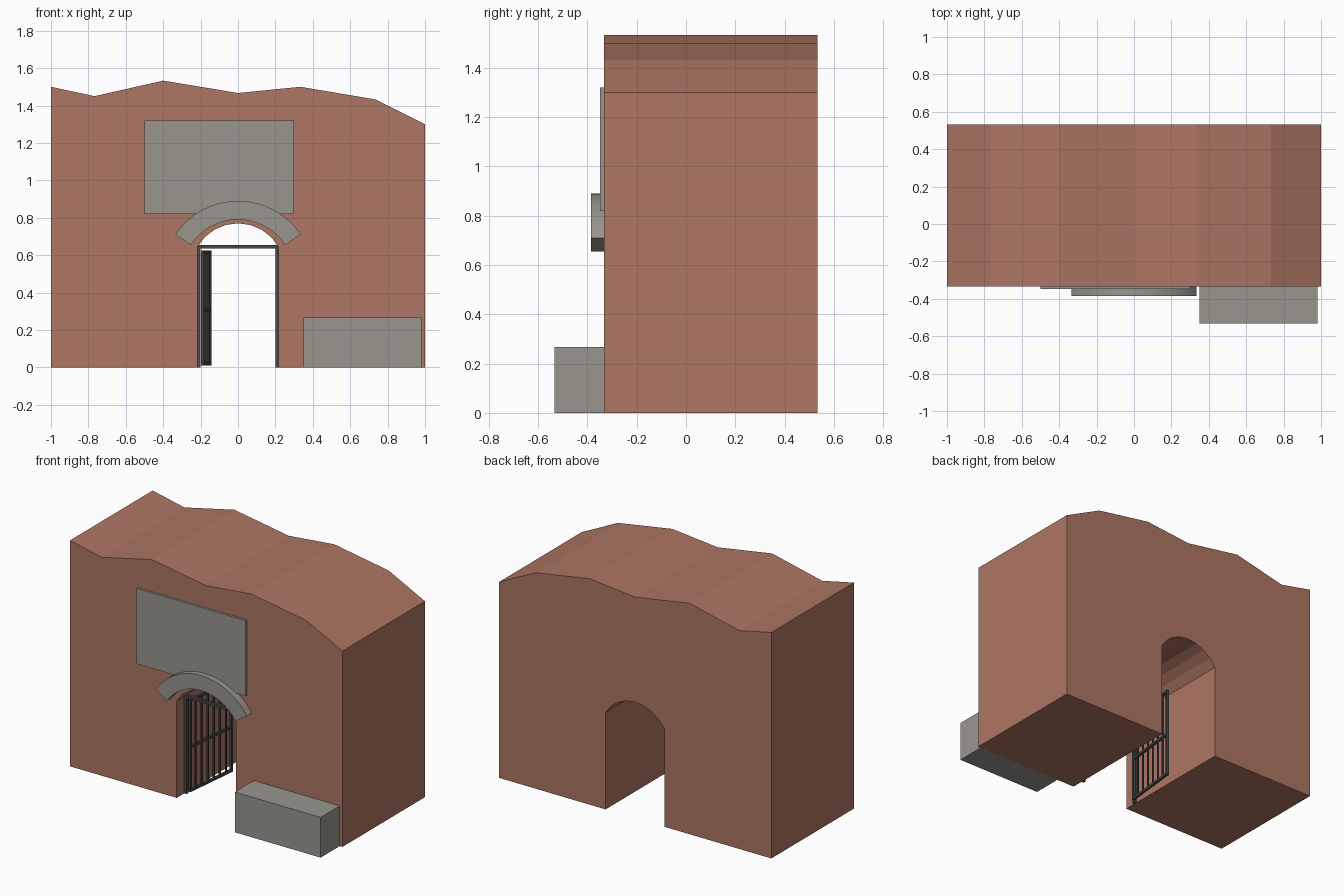
import bpy, bmesh, math
from mathutils import Matrix, Vector

if "Cube" in bpy.data.objects:
    bpy.data.objects.remove(bpy.data.objects["Cube"], do_unlink=True)


def material(name, rgb):
    m = bpy.data.materials.new(name)
    m.use_nodes = True
    m.diffuse_color = (*rgb, 1)
    m.node_tree.nodes["Principled BSDF"].inputs["Base Color"].default_value = (*rgb, 1)
    return m


CLAY = material("red clay", (0.42, 0.18, 0.125))
STONE = material("grey stone", (0.32, 0.305, 0.275))
IRON = material("dark iron", (0.065, 0.063, 0.06))


def finish(name, bm, mat):
    bmesh.ops.recalc_face_normals(bm, faces=bm.faces)
    me = bpy.data.meshes.new(name)
    bm.to_mesh(me)
    bm.free()
    me.materials.append(mat)
    ob = bpy.data.objects.new(name, me)
    bpy.context.collection.objects.link(ob)
    return ob


def add_box(bm, lo, hi):
    lo, hi = Vector(lo), Vector(hi)
    size = hi - lo
    bmesh.ops.create_cube(bm, size=1, matrix=Matrix.Translation((lo + hi) / 2) @ Matrix.Diagonal((*size, 1)))


def boxes(name, mat, *corners):
    bm = bmesh.new()
    for lo, hi in corners:
        add_box(bm, lo, hi)
    return finish(name, bm, mat)


def extrude(name, profile, y0, y1, mat):
    """Extrude an (x, z) outline from y0 to y1."""
    bm = bmesh.new()
    face = bm.faces.new([bm.verts.new((x, y0, z)) for x, z in profile])
    new = bmesh.ops.extrude_face_region(bm, geom=[face])["geom"]
    bmesh.ops.translate(bm, vec=(0, y1 - y0, 0), verts=[v for v in new if isinstance(v, bmesh.types.BMVert)])
    return finish(name, bm, mat)


def arc(radius, centre_z, half_angle, steps):
    """Arc points from left to right over the top."""
    angles = [half_angle * (2 * i / steps - 1) for i in range(steps + 1)]
    return [(radius * math.sin(a), centre_z + radius * math.cos(a)) for a in angles]


FRONT, BACK = -0.333, 0.533
HALF = 0.217      # half width of the passage

# Thick wall with an uneven top and an arched passage
top = [(1, 1.3), (0.733, 1.433), (0.333, 1.5), (0, 1.467), (-0.4, 1.533), (-0.767, 1.45), (-1, 1.5)]
passage = arc(0.25, 0.52, math.asin(HALF / 0.25), 8)
outline = [(-1, 0), (-HALF, 0)] + passage + [(HALF, 0), (1, 0)] + top
extrude("wall", outline, FRONT, BACK, CLAY)

# Curved stone hood over the entrance
hood = arc(0.402, 0.488, math.radians(56.5), 24) + arc(0.302, 0.488, math.radians(56.5), 24)[::-1]
hood_ob = extrude("arch_hood", hood, -0.385, FRONT, STONE)
bpy.ops.object.select_all(action="DESELECT")
hood_ob.select_set(True)
bpy.context.view_layer.objects.active = hood_ob
bpy.ops.object.shade_smooth_by_angle(angle=math.radians(30))

# Blank stone panel and the low block beside the entrance
boxes("stone_panel", STONE, ((-0.5, -0.348, 0.82), (0.3, FRONT, 1.32)))
boxes("stone_block", STONE, ((0.35, -0.533, 0), (0.98, FRONT, 0.267)))

# Iron door frame
f0, f1 = -0.255, -0.235
boxes("gate_frame", IRON,
      ((-HALF, f0, 0), (-0.2, f1, 0.655)),
      ((0.2, f0, 0), (HALF, f1, 0.655)),
      ((-0.2, f0, 0.635), (0.2, f1, 0.655)))

# Barred gate, built along its hinge line and swung inwards
LENGTH, T = 0.39, 0.016
bars = []
for z in (0.01, 0.3, 0.609):
    bars.append(((0, 0, z), (T, LENGTH, z + T)))
for y in (0, LENGTH - T):
    bars.append(((0, y, 0.01), (T, y + T, 0.625)))
COUNT = 7
for i in range(1, COUNT):
    y = LENGTH * i / COUNT
    bars.append(((0.003, y - 0.005, 0.015), (0.013, y + 0.005, 0.62)))
gate = boxes("barred_gate", IRON, *bars)
gate.location = (-0.199, f1, 0)
gate.rotation_euler.z = math.radians(-6)
